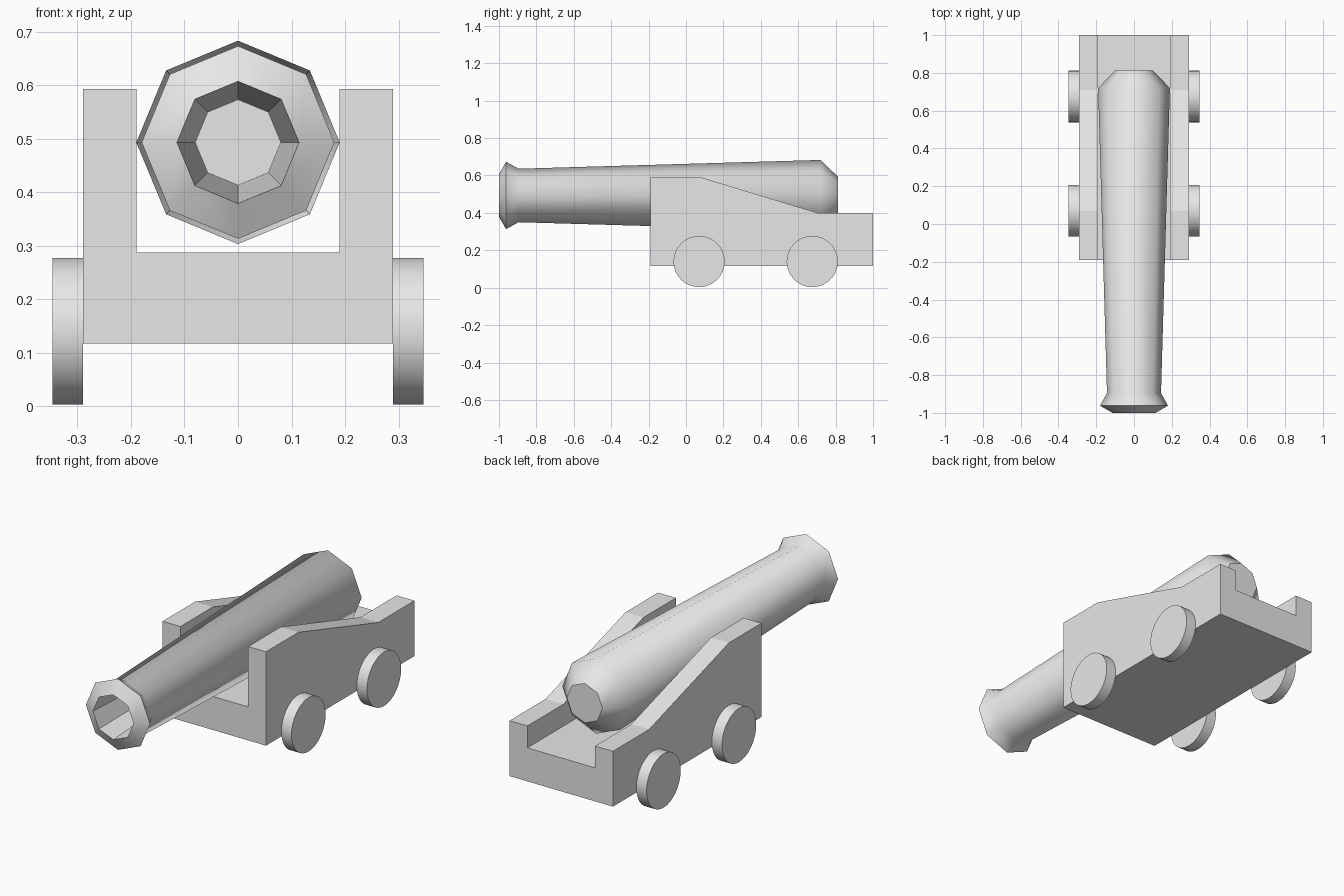
import bpy, bmesh, math
from mathutils import Matrix

cube = bpy.data.objects.get("Cube")
if cube:
    bpy.data.objects.remove(cube, do_unlink=True)

GREY = (0.8, 0.8, 0.8, 1)
mat = bpy.data.materials.new("plain_grey")
mat.use_nodes = True
mat.diffuse_color = GREY
mat.node_tree.nodes["Principled BSDF"].inputs["Base Color"].default_value = GREY


def add_object(name, bm):
    bmesh.ops.recalc_face_normals(bm, faces=bm.faces)
    mesh = bpy.data.meshes.new(name)
    bm.to_mesh(mesh)
    bm.free()
    mesh.materials.append(mat)
    obj = bpy.data.objects.new(name, mesh)
    bpy.context.collection.objects.link(obj)
    return obj


def smooth(obj, degrees):
    bpy.ops.object.select_all(action='DESELECT')
    obj.select_set(True)
    bpy.context.view_layer.objects.active = obj
    bpy.ops.object.shade_smooth_by_angle(angle=math.radians(degrees))


# Barrel: eight-sided rings (y, radius) from bore bottom, round the lip, to the breech
AXIS_Z, SIDES = 0.493, 8
rings = [(-0.40, 0.08), (-1.0, 0.114), (-0.962, 0.18), (-0.895, 0.143),
         (0.72, 0.19), (0.812, 0.1)]
bm = bmesh.new()
loops = []
for y, r in rings:
    angles = [math.tau * i / SIDES for i in range(SIDES)]
    loops.append([bm.verts.new((r * math.cos(a), y, AXIS_Z + r * math.sin(a))) for a in angles])
for a, b in zip(loops, loops[1:]):
    for i in range(SIDES):
        j = (i + 1) % SIDES
        bm.faces.new((a[i], a[j], b[j], b[i]))
bm.faces.new(loops[0])
bm.faces.new(loops[-1])
barrel = add_object("barrel", bm)
smooth(barrel, 60)
# Bore and end caps stay faceted
for p in barrel.data.polygons:
    if p.index < SIDES or len(p.vertices) == SIDES:
        p.use_smooth = False

# Carriage: U-shaped section lofted along y, with cheeks stepping down to the rear
OUT, INN, BASE, FLOOR = 0.29, 0.19, 0.117, 0.287
stations = [(-0.19, 0.593), (0.07, 0.593), (0.71, 0.398), (1.0, 0.398)]
bm = bmesh.new()
sections = []
for y, top in stations:
    half = [(INN, FLOOR), (INN, top), (OUT, top), (OUT, BASE)]
    outline = half + [(-x, z) for x, z in reversed(half)]
    sections.append([bm.verts.new((x, y, z)) for x, z in outline])
for a, b in zip(sections, sections[1:]):
    for i in range(len(a)):
        j = (i + 1) % len(a)
        bm.faces.new((a[i], a[j], b[j], b[i]))
bm.faces.new(sections[0])
bm.faces.new(sections[-1])
add_object("carriage", bm)

# Four plain disc wheels
RADIUS, WIDTH = 0.137, 0.057
for side, sx in (("left", 1), ("right", -1)):
    for end, y in (("front", 0.07), ("rear", 0.675)):
        bm = bmesh.new()
        place = Matrix.Translation((sx * (OUT + WIDTH / 2), y, 0.14)) @ Matrix.Rotation(math.pi / 2, 4, 'Y')
        bmesh.ops.create_cone(bm, cap_ends=True, segments=32, radius1=RADIUS,
                              radius2=RADIUS, depth=WIDTH, matrix=place)
        smooth(add_object(f"{end}_{side}_wheel", bm), 30)
